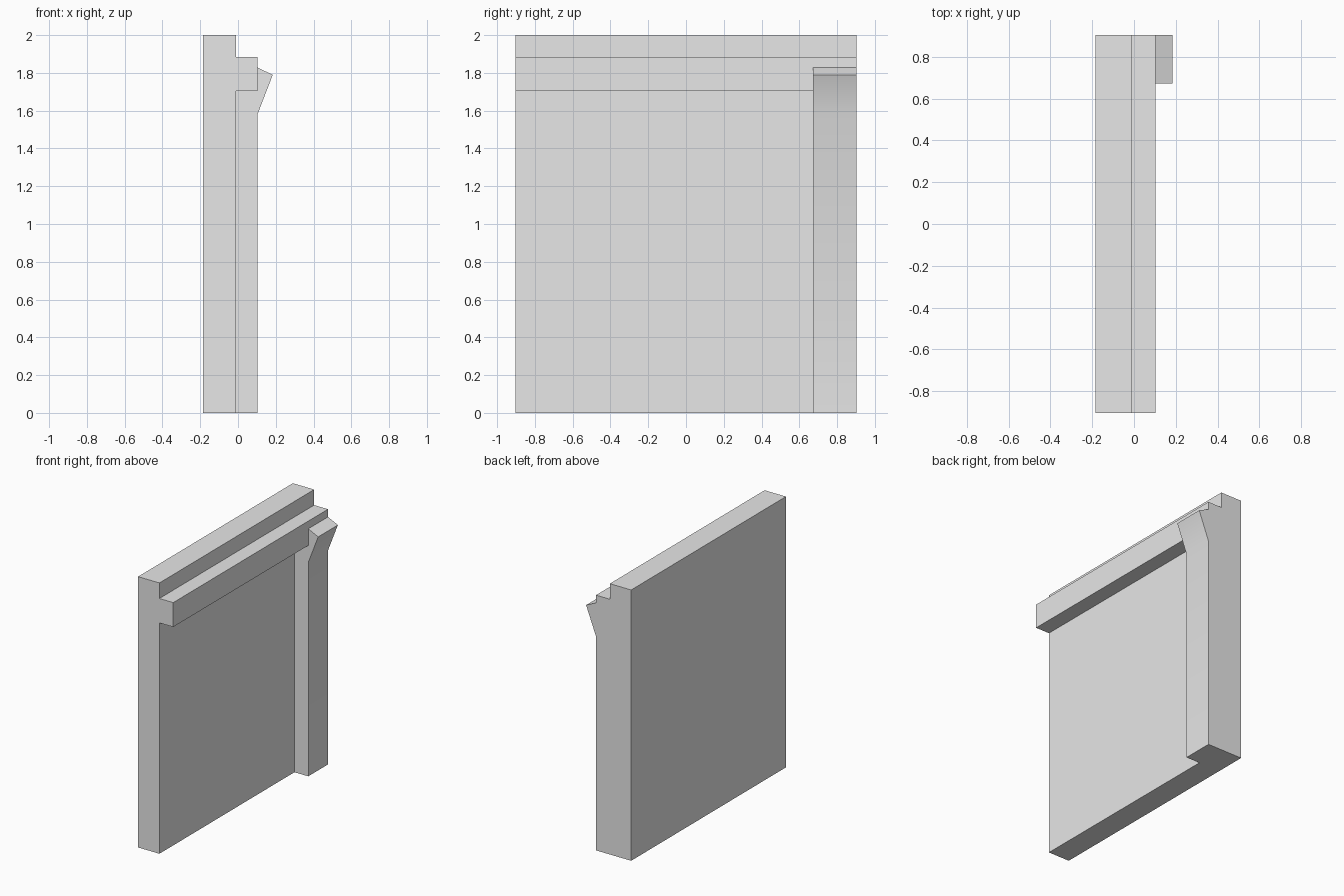
import bpy
import bmesh
import math

cube = bpy.data.objects.get("Cube")
if cube:
    bpy.data.objects.remove(cube, do_unlink=True)

GREY = (0.8, 0.8, 0.8, 1.0)
stone = bpy.data.materials.new("plain_grey")
stone.use_nodes = True
stone.diffuse_color = GREY
stone.node_tree.nodes["Principled BSDF"].inputs["Base Color"].default_value = GREY

# Shared dimensions
BACK, FACE, RELIEF, TIP = -0.184, -0.01, 0.103, 0.184
Y_FRONT, Y_POST, Y_REAR = -0.903, 0.673, 0.903
LEDGE_LOW, LEDGE_HIGH, TOP = 1.705, 1.885, 2.0


def extrude_profile(name, profile, y0, y1):
    """Extrude a closed x-z profile along y."""
    bm = bmesh.new()
    face = bm.faces.new([bm.verts.new((x, y0, z)) for x, z in profile])
    ext = bmesh.ops.extrude_face_region(bm, geom=[face], use_keep_orig=True)
    verts = [g for g in ext["geom"] if isinstance(g, bmesh.types.BMVert)]
    bmesh.ops.translate(bm, verts=verts, vec=(0, y1 - y0, 0))
    bmesh.ops.recalc_face_normals(bm, faces=bm.faces)
    mesh = bpy.data.meshes.new(name)
    bm.to_mesh(mesh)
    bm.free()
    mesh.materials.append(stone)
    obj = bpy.data.objects.new(name, mesh)
    bpy.context.collection.objects.link(obj)
    return obj


# Wall slab with the long ledge near its top
extrude_profile("wall_with_ledge", [
    (BACK, 0), (FACE, 0), (FACE, LEDGE_LOW), (RELIEF, LEDGE_LOW),
    (RELIEF, LEDGE_HIGH), (FACE, LEDGE_HIGH), (FACE, TOP), (BACK, TOP),
], Y_FRONT, Y_REAR)

# Post at the rear end, flaring into a bracket in front of the ledge
post = extrude_profile("post_with_bracket", [
    (FACE, 0), (RELIEF, 0), (RELIEF, 1.58), (TIP, 1.79),
    (RELIEF, 1.828), (RELIEF, LEDGE_LOW), (FACE, LEDGE_LOW),
], Y_POST, Y_REAR)

# Soft bend between post and bracket, crisp edges elsewhere
bpy.ops.object.select_all(action="DESELECT")
post.select_set(True)
bpy.context.view_layer.objects.active = post
bpy.ops.object.shade_smooth_by_angle(angle=math.radians(30))
